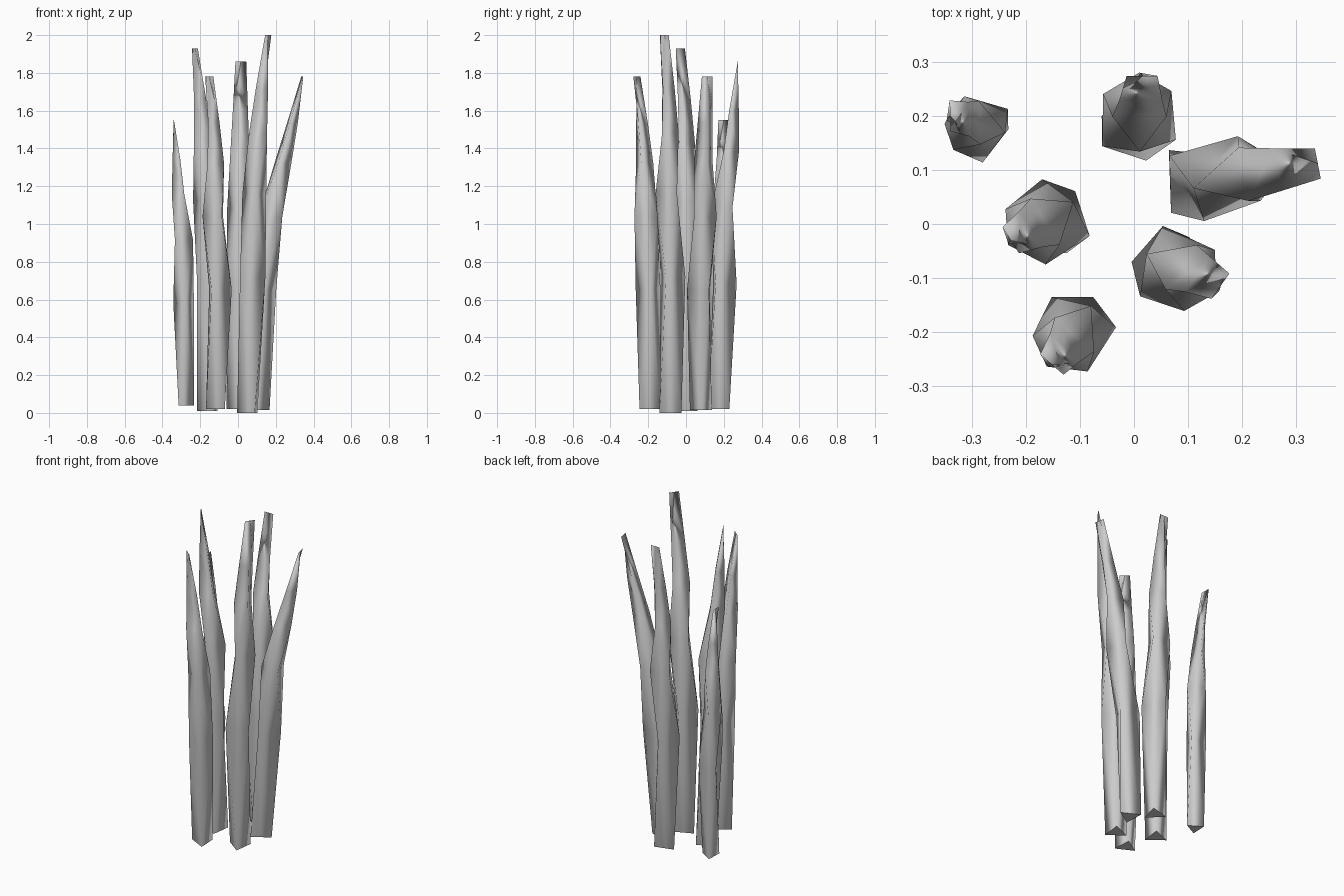
import bpy, bmesh
from math import radians, cos, sin
from mathutils import Vector

if "Cube" in bpy.data.objects:
    bpy.data.objects.remove(bpy.data.objects["Cube"])

# ring profile: height fraction, lean fraction, radius, ridge depth
RINGS = [
    (0.00, 0.00, 0.067, 1.0),
    (0.36, 0.08, 0.079, 1.0),
    (0.58, 0.27, 0.073, 1.0),
    (0.74, 0.50, 0.058, 0.9),
    (0.86, 0.76, 0.046, 0.6),
    (1.00, 1.00, 0.033, -0.5),
]
# how far each ring has turned: base -> middle angle -> tip angle
TURN = [(1, 0, 0), (0, 1, 0), (0, 0.5, 0.5), (0, 0, 1), (0, 0, 1), (0, 0, 1)]

# base (x, y, z), tip (x, y, z), angles at base / middle / tip, girth, extra lean
BLADES = [
    ((-0.286, 0.177, 0.04), (-0.340, 0.20, 1.55), (-2, 35, 182), 0.80, -0.1),
    ((0.005, 0.182, 0.02), (0.015, 0.274, 1.86), (-75, -25, 90), 1.0, 0),
    ((0.062, -0.078, 0.0), (0.160, -0.115, 2.0), (-187, -138, -35), 1.0, 0),
    ((-0.105, -0.192, 0.02), (-0.152, -0.260, 1.78), (63, 125, 229), 0.96, 0),
    ((0.10, 0.08, 0.015), (0.340, 0.112, 1.78), (-118, -92, 11), 1.0, 0.06),
    ((-0.150, 0.008, 0.01), (-0.228, -0.03, 1.93), (52, 100, 212), 1.0, 0),
]


def ring_points(base, tip, angles, girth, sway, ring, turn):
    h, lean, r, ridge = ring
    a = radians(sum(w * x for w, x in zip(turn, angles)))
    if h < 1.0:
        r *= girth
    c = base.lerp(tip, lean + sway * 4 * h * (1 - h))
    c.z = base.z + (tip.z - base.z) * h
    if h == 1.0:  # tip edge is centred on the tip position
        c += Vector((cos(a), sin(a), 0)) * r * 0.5
    pts = []
    for k in range(3):  # vertex 0 is the outer ridge
        b = a + radians(120 * k)
        d = r * (ridge if k == 0 else 1)
        pts.append(c + Vector((cos(b), sin(b), 0)) * d)
    return pts


def blade(name, base, tip, *shape):
    bm = bmesh.new()
    base, tip = Vector(base), Vector(tip)
    rows = [[bm.verts.new(p) for p in ring_points(base, tip, *shape, r, t)]
            for r, t in zip(RINGS, TURN)]
    # twisted triangle rings joined along the convex diagonals
    for lo, hi in zip(rows, rows[1:]):
        for k in range(3):
            n = (k + 1) % 3
            bm.faces.new((lo[k], lo[n], hi[k])).smooth = True
            bm.faces.new((lo[n], hi[n], hi[k])).smooth = True
    # flat base cap with a sharp rim
    cap = bm.faces.new(rows[0][::-1])
    for e in cap.edges:
        e.smooth = False
    mesh = bpy.data.meshes.new(name)
    bm.to_mesh(mesh)
    bm.free()
    ob = bpy.data.objects.new(name, mesh)
    bpy.context.collection.objects.link(ob)


# six grass blades
for i, spec in enumerate(BLADES, 1):
    blade(f"grass_blade_{i}", *spec)
